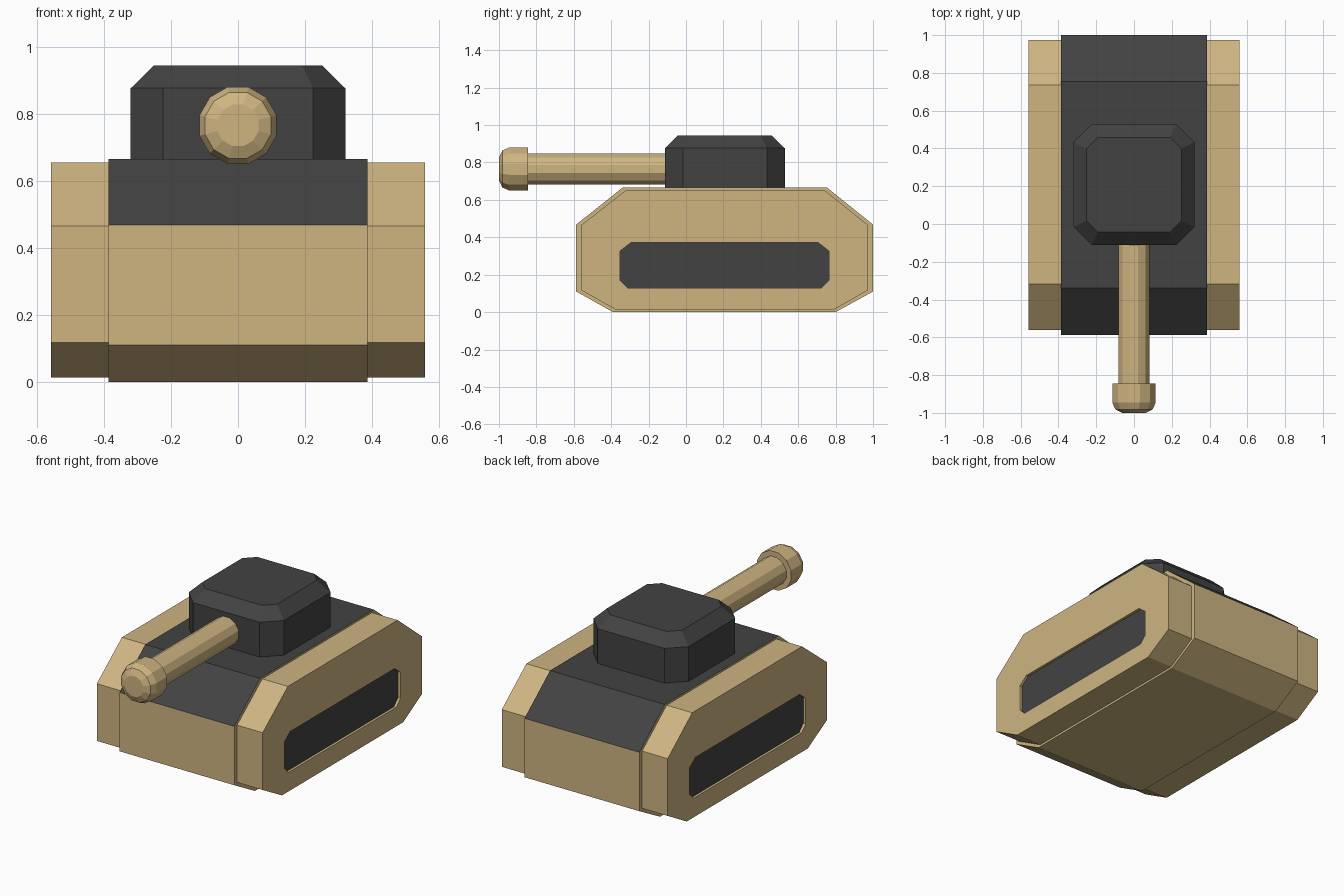
import bpy, bmesh, math

if "Cube" in bpy.data.objects:
    bpy.data.objects.remove(bpy.data.objects["Cube"])


def material(name, rgb):
    m = bpy.data.materials.new(name)
    m.diffuse_color = (*rgb, 1)
    m.use_nodes = True
    m.node_tree.nodes["Principled BSDF"].inputs["Base Color"].default_value = m.diffuse_color
    return m


TAN = material("sand_tan", (0.62, 0.46, 0.22))
DARK = material("charcoal", (0.055, 0.055, 0.055))


def loft(name, rings, mats, dark_rule=None):
    """Bridge rings of equal point count, cap both ends, colour by a face rule."""
    bm = bmesh.new()
    loops = [[bm.verts.new(p) for p in ring] for ring in rings]
    n = len(loops[0])
    for a, b in zip(loops, loops[1:]):
        for i in range(n):
            j = (i + 1) % n
            bm.faces.new((a[i], a[j], b[j], b[i]))
    bm.faces.new(loops[0])
    bm.faces.new(loops[-1])
    bmesh.ops.recalc_face_normals(bm, faces=bm.faces)
    bm.normal_update()
    if dark_rule:
        for f in bm.faces:
            f.material_index = int(dark_rule(f))
    me = bpy.data.meshes.new(name)
    bm.to_mesh(me)
    bm.free()
    for m in mats:
        me.materials.append(m)
    ob = bpy.data.objects.new(name, me)
    bpy.context.collection.objects.link(ob)
    return ob


def at_x(profile, x):
    return [(x, y, z) for y, z in profile]


def octagon(half, chamfer, cy, z):
    h, k = half, half - chamfer
    pts = [(-h, -k), (-k, -h), (k, -h), (h, -k), (h, k), (k, h), (-k, h), (-h, k)]
    return [(x, cy + y, z) for x, y in pts]


def circle(r, y, z, n=12):
    return [(r * math.cos((i + 0.5) * math.tau / n), y,
             z + r * math.sin((i + 0.5) * math.tau / n)) for i in range(n)]


# Hull: extruded side profile, upward-facing faces dark
hull = [(-0.587, 0.11), (-0.587, 0.468), (-0.34, 0.665), (0.755, 0.665),
        (1.0, 0.468), (1.0, 0.11), (0.80, 0.0), (-0.39, 0.0)]
loft("hull", [at_x(hull, -0.386), at_x(hull, 0.386)], [TAN, DARK],
     lambda f: f.normal.z > 0.3)

# Tracks: slightly smaller profile with a recessed dark side panel
track = [(-0.56, 0.117), (-0.56, 0.465), (-0.318, 0.654), (0.737, 0.654),
         (0.973, 0.465), (0.973, 0.117), (0.79, 0.013), (-0.375, 0.013)]
panel = [(-0.352, 0.17), (-0.352, 0.327), (-0.295, 0.371), (0.707, 0.371),
         (0.764, 0.327), (0.764, 0.17), (0.722, 0.129), (-0.312, 0.129)]
for side, s in (("left", -1), ("right", 1)):
    loft(side + "_track",
         [at_x(track, s * 0.38), at_x(track, s * 0.558),
          at_x(panel, s * 0.558), at_x(panel, s * 0.543)],
         [TAN, DARK],
         lambda f: all(abs(abs(v.co.x) - 0.543) < 1e-4 for v in f.verts))

# Turret: chamfered block with bevelled roof
loft("turret", [octagon(0.32, 0.096, 0.208, 0.66), octagon(0.32, 0.096, 0.208, 0.876),
                octagon(0.251, 0.06, 0.208, 0.944)], [DARK])

# Gun barrel and rounded muzzle
GUN_Z = 0.765
loft("gun_barrel", [circle(0.086, -0.05, GUN_Z), circle(0.086, -0.86, GUN_Z)], [TAN])
loft("muzzle", [circle(r, y, GUN_Z) for r, y in
                ((0.119, -0.845), (0.119, -0.945), (0.102, -0.982), (0.064, -1.0))], [TAN])
